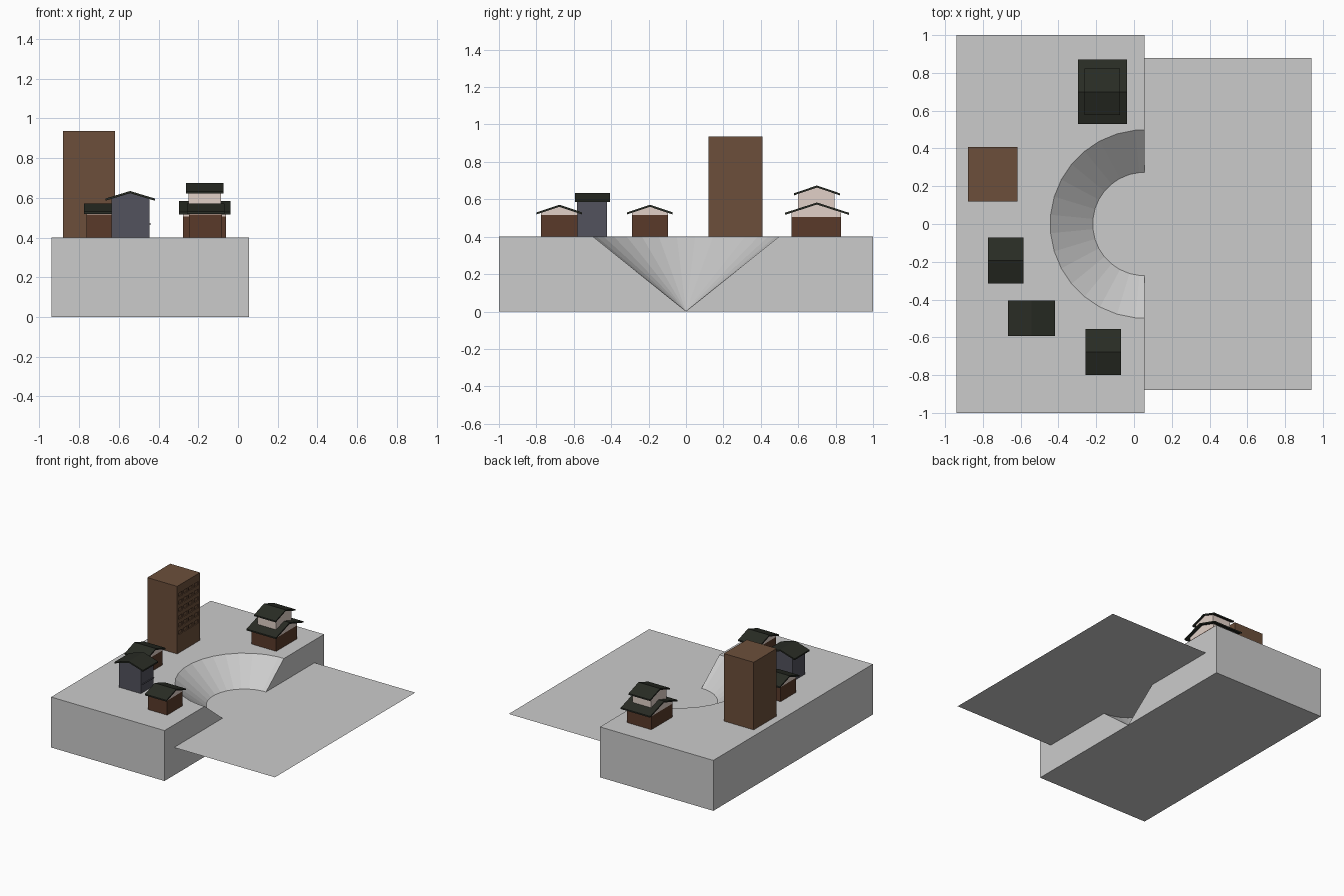
import bpy, bmesh
from math import pi
from mathutils import Matrix

if "Cube" in bpy.data.objects:
    bpy.data.objects.remove(bpy.data.objects["Cube"])


def material(name, rgb):
    m = bpy.data.materials.new(name)
    m.diffuse_color = (*rgb, 1)
    m.use_nodes = True
    m.node_tree.nodes["Principled BSDF"].inputs["Base Color"].default_value = m.diffuse_color
    return m


TOWER = material("tower_brown", (0.15, 0.078, 0.043))
WOOD = material("wood_brown", (0.1, 0.042, 0.023))
ROOF = material("roof_dark", (0.022, 0.025, 0.018))
PLASTER = material("plaster", (0.75, 0.63, 0.57))
SLATE = material("slate", (0.085, 0.085, 0.11))


def finish(name, bm, mat=None):
    bmesh.ops.recalc_face_normals(bm, faces=bm.faces)
    me = bpy.data.meshes.new(name)
    bm.to_mesh(me)
    bm.free()
    ob = bpy.data.objects.new(name, me)
    bpy.context.collection.objects.link(ob)
    if mat:
        me.materials.append(mat)
    return ob


def add_box(bm, x0, x1, y0, y1, z0, z1):
    mid = Matrix.Translation(((x0 + x1) / 2, (y0 + y1) / 2, (z0 + z1) / 2))
    bmesh.ops.create_cube(bm, size=1, matrix=mid @ Matrix.Diagonal((x1 - x0, y1 - y0, z1 - z0, 1)))


def box(name, dims, mat=None):
    bm = bmesh.new()
    add_box(bm, *dims)
    return finish(name, bm, mat)


def prism(name, profile, a0, a1, along, mat):
    """Extrude a (across, z) profile from a0 to a1 along the x or y axis."""
    bm = bmesh.new()
    pts = [(a0, c, z) if along == "x" else (c, a0, z) for c, z in profile]
    face = bm.faces.new([bm.verts.new(p) for p in pts])
    ext = bmesh.ops.extrude_face_region(bm, geom=[face])
    move = (a1 - a0, 0, 0) if along == "x" else (0, a1 - a0, 0)
    bmesh.ops.translate(bm, vec=move, verts=[v for v in ext["geom"] if isinstance(v, bmesh.types.BMVert)])
    return finish(name, bm, mat)


def gable(name, wall, base, ridge, length, eave, roof_len, along, mat, t=0.011):
    """Gabled wall section under a thin folded roof; eave = (c0, c1, z), ridge = top z."""
    c0, c1, ze = eave
    mid, half = (c0 + c1) / 2, (c1 - c0) / 2
    under = lambda c: ridge - t - (ridge - ze) * abs(c - mid) / half
    w0, w1 = wall
    prism(name + "_gable_wall", [(w0, base), (w1, base), (w1, under(w1)), (mid, under(mid)), (w0, under(w0))],
          *length, along, mat)
    prism(name + "_roof", [(c0, ze), (mid, ridge), (c1, ze), (c1, ze - t), (mid, ridge - t), (c0, ze - t)],
          *roof_len, along, ROOF)


def cut(ob, cutter):
    cutter.hide_render = True
    cutter.hide_set(True)
    mod = ob.modifiers.new("cut", "BOOLEAN")
    mod.operation = "DIFFERENCE"
    mod.solver = "EXACT"
    mod.object = cutter


# Terrain block with a half-cone bay
terrain = box("terrain", (-0.94, 0.055, -1, 1, 0, 0.4))
bm = bmesh.new()
bmesh.ops.create_cone(bm, cap_ends=True, segments=32, radius1=0, radius2=1.0, depth=0.8,
                      matrix=Matrix.Translation((0.055, 0, 0.401)) @ Matrix.Rotation(pi / 32, 4, "Z"))
bmesh.ops.remove_doubles(bm, verts=bm.verts, dist=1e-5)
cut(terrain, finish("bay_cutter", bm))

# Water sheet
bm = bmesh.new()
bmesh.ops.create_grid(bm, x_segments=1, y_segments=1, size=0.88, matrix=Matrix.Translation((0.06, 0, 0.22)))
finish("water", bm)

# Tower with recessed windows on the bay side
tower = box("tower", (-0.88, -0.618, 0.12, 0.408, 0.4, 0.936), TOWER)
bm = bmesh.new()
for row in range(6):
    for col in range(4):
        y, z = 0.139 + col * 0.066, 0.545 + row * 0.06
        add_box(bm, -0.626, -0.6, y, y + 0.048, z, z + 0.029)
cut(tower, finish("window_cutter", bm, TOWER))

# Two small houses, ridge along x
for name, x, y in (("south_house", -0.163, -0.677), ("west_house", -0.68, -0.193)):
    wall, length = (y - 0.097, y + 0.097), (x - 0.083, x + 0.083)
    box(name + "_base", (*length, *wall, 0.4, 0.515), WOOD)
    gable(name, wall, 0.515, 0.571, length, (y - 0.122, y + 0.122, 0.53), (x - 0.094, x + 0.094), "x", PLASTER)

# Two-storey house
box("large_house_base", (-0.276, -0.06, 0.565, 0.828, 0.4, 0.506), WOOD)
gable("large_house_lower", (0.565, 0.828), 0.506, 0.583, (-0.276, -0.06),
      (0.529, 0.871, 0.528), (-0.296, -0.037), "x", PLASTER)
gable("large_house_upper", (0.6, 0.793), 0.53, 0.674, (-0.25, -0.085),
      (0.577, 0.823, 0.632), (-0.262, -0.073), "x", PLASTER)

# Slate storehouse, ridge along y, with a small side ledge
gable("storehouse", (-0.638, -0.445), 0.4, 0.634, (-0.583, -0.422),
      (-0.668, -0.418, 0.596), (-0.594, -0.406), "y", SLATE)
box("storehouse_ledge", (-0.446, -0.437, -0.565, -0.424, 0.466, 0.471), SLATE)
